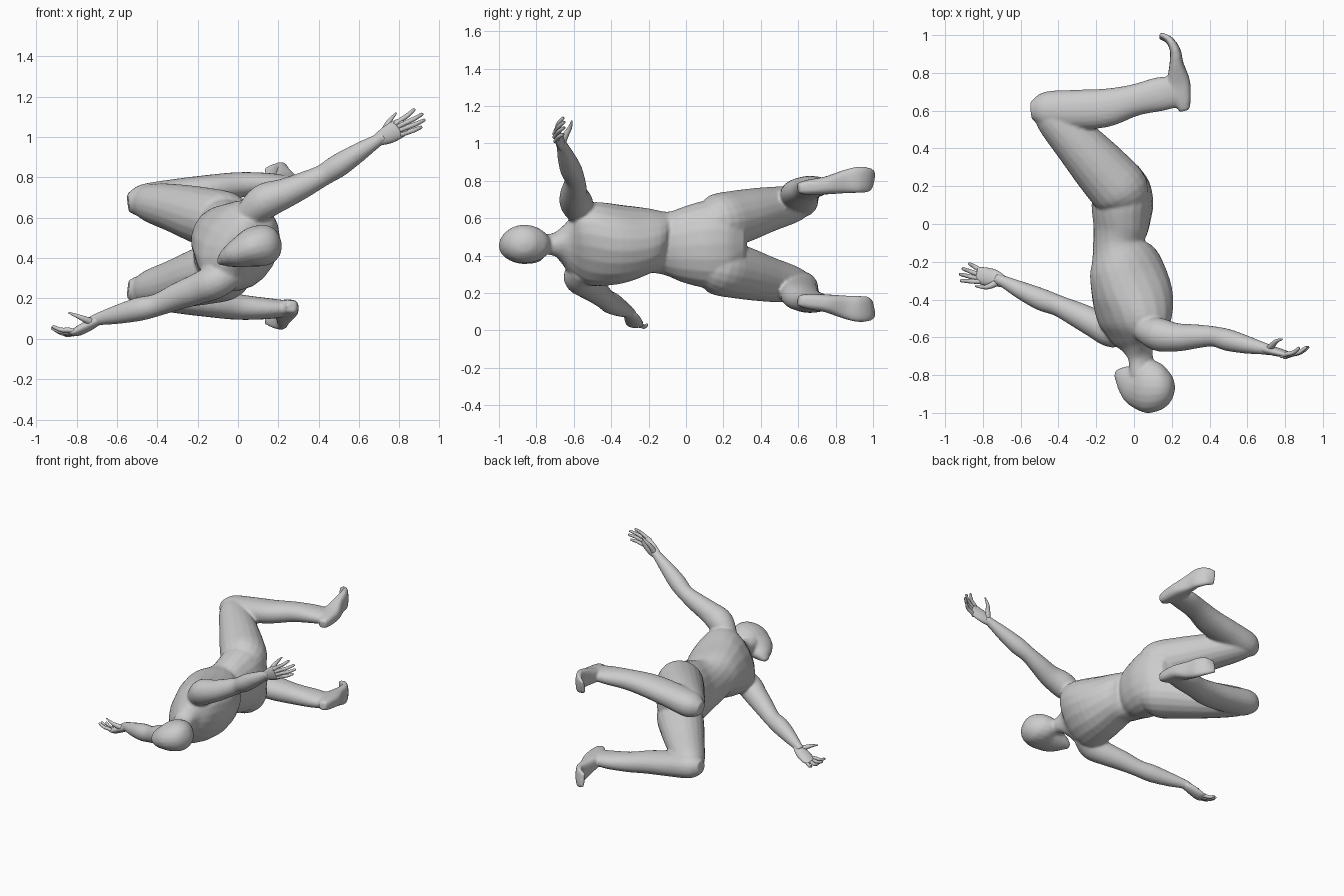
import bpy, bmesh, math
from mathutils import Vector, Quaternion

SIDES = 20


def spline(secs, steps=4):
    """Catmull-Rom interpolation of section tuples."""
    out = []
    n = len(secs)
    for i in range(n - 1):
        p0, p1, p2, p3 = secs[max(i - 1, 0)], secs[i], secs[i + 1], secs[min(i + 2, n - 1)]
        for k in range(steps):
            t = k / steps
            out.append([0.5 * (2 * b + (c - a) * t + (2 * a - 5 * b + 4 * c - d) * t * t
                               + (3 * b - a - 3 * c + d) * t ** 3)
                        for a, b, c, d in zip(p0, p1, p2, p3)])
    out.append(list(secs[-1]))
    return out


def loft(bm, secs, ref, mirror=False, power=1.0):
    """Closed tube through sections (x, y, z, half_a, half_b, twist); a follows ref.
    A power below 1 makes the cross-section boxier."""
    secs = spline([tuple(s) + (0,) * (6 - len(s)) for s in secs])
    pts = [Vector(s[:3]) for s in secs]
    rings = []
    for i, s in enumerate(secs):
        tan = (pts[min(i + 1, len(pts) - 1)] - pts[max(i - 1, 0)]).normalized()
        u = Vector(ref)
        u = (u - tan * u.dot(tan)).normalized()
        u = Quaternion(tan, math.radians(s[5])) @ u
        v = tan.cross(u)
        ring = []
        for k in range(SIDES):
            t = 2 * math.pi * k / SIDES
            ca, sa = (math.copysign(abs(w) ** power, w) for w in (math.cos(t), math.sin(t)))
            p = pts[i] + u * max(s[3], .003) * ca + v * max(s[4], .003) * sa
            if mirror:
                p.z = 0.92 - p.z
            ring.append(bm.verts.new(p))
        rings.append(ring)
    for r0, r1 in zip(rings, rings[1:]):
        for k in range(SIDES):
            j = (k + 1) % SIDES
            bm.faces.new((r0[k], r0[j], r1[j], r1[k]))
    bm.faces.new(rings[0][::-1])
    bm.faces.new(rings[-1])


def finish(bm, name):
    bmesh.ops.recalc_face_normals(bm, faces=bm.faces)
    me = bpy.data.meshes.new(name)
    bm.to_mesh(me)
    bm.free()
    me.shade_smooth()
    ob = bpy.data.objects.new(name, me)
    bpy.context.collection.objects.link(ob)
    return ob


def arm(bm, secs):
    loft(bm, [(x, y, z, r, r) for x, y, z, r in secs], (0, 1, 0))


def hand(name, palm, ref, knuckles, tips, lift, thumb):
    bm = bmesh.new()
    loft(bm, palm, ref)
    for k, t in zip(knuckles, tips):
        k, t = Vector(k), Vector(t)
        start, mid = k + (k - t) * 0.3, (k + t) / 2 + Vector(lift)
        loft(bm, [(*start, .010, .010), (*k, .012, .012), (*mid, .011, .011),
                  (*t.lerp(mid, .1), .008, .008), (*t, .003, .003)], ref)
    loft(bm, [(*p, r, r) for p, r in zip(thumb, (.02, .016, .011, .004))], ref)
    return finish(bm, name)


body = bmesh.new()

# torso and neck, twisting from the hips to the shoulders
loft(body, [(-.04, .32, .46, .09, .06, 0), (-.05, .24, .46, .22, .13, 0),
            (-.06, .12, .46, .235, .163, 0), (-.068, 0, .46, .208, .15, -3),
            (-.08, -.11, .467, .17, .135, -12), (-.048, -.22, .478, .172, .195, -26),
            (-.008, -.38, .462, .215, .208, -30), (.005, -.52, .462, .235, .17, -30),
            (.01, -.60, .46, .19, .115, -30), (.02, -.65, .46, .115, .077, -25),
            (.035, -.71, .46, .058, .066, -20), (.04, -.80, .46, .055, .065, -20)], (0, 0, 1),
     power=.93)

# head, from chin to back of skull
loft(body, [(-.098, -.79, .378, .02, .012), (-.065, -.805, .397, .055, .04),
            (-.03, -.825, .412, .088, .058), (.02, -.85, .432, .122, .08),
            (.08, -.86, .455, .142, .10), (.15, -.865, .468, .118, .098),
            (.197, -.865, .475, .068, .064), (.215, -.865, .478, .015, .015)], (0, 1, 0))

# legs and feet, mirrored top to bottom
for flip in (False, True):
    loft(body, [(-.025, .06, .565, .08, .08), (-.062, .16, .58, .15, .145),
                (-.16, .275, .605, .150, .145), (-.30, .43, .645, .127, .122),
                (-.43, .573, .673, .103, .096), (-.505, .645, .68, .055, .058)],
         (1, 1, 0), flip)
    loft(body, [(-.545, .60, .675, .045, .045), (-.47, .605, .683, .095, .082),
                (-.31, .605, .712, .105, .08), (-.15, .615, .738, .102, .074),
                (0, .655, .762, .084, .064), (.14, .688, .77, .09, .053),
                (.23, .70, .77, .08, .042)], (0, 1, 0), flip, .93)
    loft(body, [(.268, .60, .76, .026, .028), (.256, .65, .765, .045, .04),
                (.237, .75, .775, .06, .048), (.225, .85, .795, .037, .062),
                (.218, .92, .805, .028, .07), (.185, .975, .805, .02, .066),
                (.135, .997, .802, .013, .05)], (1, 0, 0), flip, .7)

# arms
arm(body, [(.05, -.55, .61, .07), (.13, -.585, .68, .088), (.23, -.60, .72, .075),
           (.33, -.595, .765, .064), (.42, -.595, .81, .054), (.50, -.615, .86, .058),
           (.60, -.64, .925, .047), (.69, -.66, .982, .032), (.73, -.67, 1.005, .029)])
arm(body, [(-.02, -.55, .33, .07), (-.11, -.57, .285, .085), (-.20, -.53, .247, .077),
           (-.30, -.48, .21, .067), (-.40, -.433, .168, .056), (-.49, -.40, .147, .059),
           (-.60, -.35, .12, .047), (-.69, -.305, .098, .032), (-.73, -.29, .08, .029)])

# fuse the body into one skin
ob = finish(body, "body")
rm = ob.modifiers.new("fuse", 'REMESH')
rm.mode = 'VOXEL'
rm.voxel_size = 0.009
rm.use_smooth_shade = True
sm = ob.modifiers.new("soften", 'SMOOTH')
sm.factor = 0.5
sm.iterations = 4

# hands
hand("upper_hand",
     [(.68, -.66, .98, .026, .022), (.74, -.673, 1.01, .045, .024),
      (.80, -.688, 1.043, .047, .018), (.83, -.69, 1.058, .038, .010)], (-.5, 0, .85),
     [(.80, -.69, 1.08), (.82, -.693, 1.065), (.83, -.693, 1.045), (.83, -.69, 1.02)],
     [(.875, -.655, 1.138), (.915, -.65, 1.115), (.925, -.65, 1.085), (.91, -.655, 1.05)],
     (.005, -.008, 0),
     [(.72, -.66, 1.01), (.735, -.64, 1.05), (.755, -.62, 1.085), (.785, -.61, 1.12)])
hand("lower_hand",
     [(-.68, -.31, .10, .026, .022), (-.74, -.287, .066, .045, .026),
      (-.80, -.275, .035, .047, .022), (-.835, -.268, .032, .038, .010)], (.4, .9, 0),
     [(-.835, -.305, .043), (-.84, -.285, .033), (-.835, -.263, .027), (-.82, -.24, .025)],
     [(-.92, -.30, .062), (-.925, -.265, .055), (-.91, -.235, .045), (-.875, -.208, .03)],
     (0, 0, -.008),
     [(-.72, -.305, .08), (-.755, -.325, .095), (-.79, -.335, .11), (-.84, -.33, .13)])
